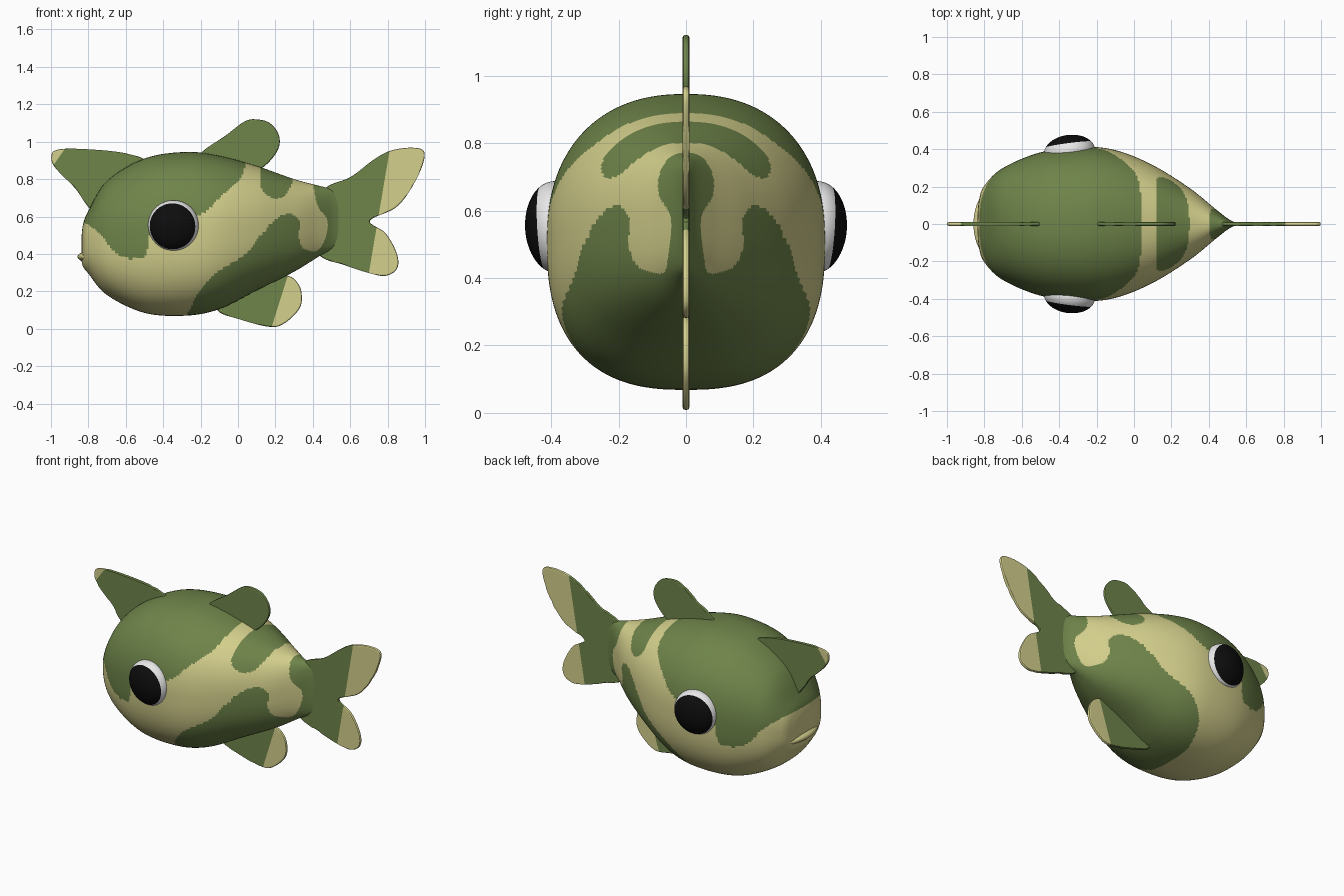
import bpy, bmesh, math
from mathutils import Vector

cube = bpy.data.objects.get("Cube")
if cube:
    bpy.data.objects.remove(cube, do_unlink=True)


def material(name, rgb):
    m = bpy.data.materials.new(name)
    m.use_nodes = True
    m.diffuse_color = (*rgb, 1)
    m.node_tree.nodes["Principled BSDF"].inputs["Base Color"].default_value = (*rgb, 1)
    return m


GREEN = material("moss green", (0.158, 0.232, 0.068))
YELLOW = material("pale yellow", (0.66, 0.63, 0.265))
WHITE = material("eye white", (0.8, 0.8, 0.8))
BLACK = material("pupil black", (0.004, 0.004, 0.004))


def finish(name, bm, mats, angle=180):
    bmesh.ops.recalc_face_normals(bm, faces=bm.faces[:])
    mesh = bpy.data.meshes.new(name)
    bm.to_mesh(mesh)
    bm.free()
    for m in mats:
        mesh.materials.append(m)
    obj = bpy.data.objects.new(name, mesh)
    bpy.context.collection.objects.link(obj)
    bpy.ops.object.select_all(action='DESELECT')
    obj.select_set(True)
    bpy.context.view_layer.objects.active = obj
    bpy.ops.object.shade_smooth_by_angle(angle=math.radians(angle))


def spline(points, steps, closed=False):
    """Smooth curve through points of any dimension."""
    n, out = len(points), []
    pick = (lambda i: points[i % n]) if closed else (lambda i: points[max(0, min(n - 1, i))])
    for i in range(n if closed else n - 1):
        for s in range(steps):
            t = s / steps
            out.append([0.5 * (2 * b + (c - a) * t + (2 * a - 5 * b + 4 * c - d) * t * t
                               + (3 * b - a - 3 * c + d) * t ** 3)
                        for a, b, c, d in zip(pick(i - 1), pick(i), pick(i + 1), pick(i + 2))])
    if not closed:
        out.append(list(points[-1]))
    return out


def inside(x, z, poly):
    hit = False
    for (x1, z1), (x2, z2) in zip(poly, poly[1:] + poly[:1]):
        if (z1 > z) != (z2 > z) and x < x1 + (z - z1) * (x2 - x1) / (z2 - z1):
            hit = not hit
    return hit


# Green patches of the body, as side outlines (x, z)
head_patch = spline([(-.84, .57), (-.79, .55), (-.73, .5), (-.68, .43), (-.62, .385), (-.55, .375),
                     (-.49, .4), (-.45, .53), (-.2, .61), (-.09, .71), (.01, .8), (.04, .88)], 4)
head_patch += [(.04, 1.2), (-1.2, 1.2), (-1.2, .57)]
back_patch = spline([(.12, .88), (.12, .77), (.15, .72), (.2, .695), (.25, .71), (.28, .76), (.3, .81)], 4)
back_patch += [(.3, 1.2), (.12, 1.2)]
belly_patch = spline([(-.28, .06), (-.2, .21), (-.1, .31), (.04, .4), (.13, .51), (.2, .585), (.28, .615),
                      (.33, .575), (.325, .49), (.35, .43), (.42, .415), (.465, .48), (.48, .575),
                      (.43, .65), (.41, .72), (.4, .8)], 4)
belly_patch += [(.7, .8), (.7, -.2), (-.28, -.2)]

# Body: rounded sections lofted along x (x, top, bottom, half width)
stations = [(-.838, .46, .38, .015), (-.83, .55, .335, .12), (-.8, .63, .295, .205), (-.7, .79, .18, .3),
            (-.5, .91, .085, .383), (-.28, .945, .07, .412), (-.1, .925, .105, .395), (.1, .87, .205, .315),
            (.3, .8, .305, .19), (.43, .765, .385, .085), (.5, .745, .425, .03), (.55, .7, .48, .004)]
SIDES = 180
bm = bmesh.new()
rings = []
for x, top, bottom, width in spline(stations, 20):
    mid, half = (top + bottom) / 2, (top - bottom) / 2
    ring = []
    for k in range(SIDES):
        a = 2 * math.pi * k / SIDES
        c, s = math.cos(a), math.sin(a)
        power = 2 / (2.3 if s > 0 else 2.55)
        ring.append(bm.verts.new((x, math.copysign(width * abs(c) ** power, c),
                                  mid + math.copysign(half * abs(s) ** power, s))))
    rings.append(ring)
for r1, r2 in zip(rings, rings[1:]):
    for k in range(SIDES):
        j = (k + 1) % SIDES
        bm.faces.new((r1[k], r1[j], r2[j], r2[k]))
bm.faces.new(rings[0])
bm.faces.new(rings[-1])
for f in bm.faces:
    c = f.calc_center_median()
    green = any(inside(c.x, c.z, p) for p in (head_patch, back_patch, belly_patch))
    f.material_index = 0 if green else 1
finish("body", bm, [GREEN, YELLOW])

# Lip: wide ridge on the snout
bm = bmesh.new()
bmesh.ops.create_uvsphere(bm, u_segments=40, v_segments=24, radius=1)
for v in bm.verts:
    v.co = Vector((-.775 + .083 * v.co.x, .17 * v.co.y, .385 + .034 * v.co.z))
finish("lip", bm, [YELLOW])

# Eyes: flattened balls turned slightly forward, with a black cap
for side, label in ((1, "back"), (-1, "front")):
    bm = bmesh.new()
    bmesh.ops.create_uvsphere(bm, u_segments=56, v_segments=48, radius=1)
    for f in bm.faces:
        f.material_index = int(f.calc_center_median().z > .45)
    turn = Vector((-.13, side, -.06)).to_track_quat('Z', 'Y')
    for v in bm.verts:
        flat = Vector((.137 * v.co.x, .137 * v.co.y, .09 * v.co.z))
        v.co = turn @ flat + Vector((-.345, side * .386, .55))
    finish(label + "_eye", bm, [WHITE, BLACK])


def fin(name, outline, cut=None):
    """Thin plate in the middle plane; one side of the cut line is yellow."""
    bm = bmesh.new()
    thick = .01
    face = bm.faces.new([bm.verts.new((x, -thick, z)) for x, z in spline(outline, 6, True)])
    ext = bmesh.ops.extrude_face_region(bm, geom=[face])
    for g in ext["geom"]:
        if isinstance(g, bmesh.types.BMVert):
            g.co.y = thick
    rim = [e for e in bm.edges if abs(e.verts[0].co.y - e.verts[1].co.y) < .001]
    bmesh.ops.bevel(bm, geom=rim, offset=.007, segments=2, profile=.5, affect='EDGES')
    bmesh.ops.triangulate(bm, faces=bm.faces[:])
    if cut:
        (x1, z1), (x2, z2) = cut
        origin, normal = Vector((x1, 0, z1)), Vector((z2 - z1, 0, x1 - x2)).normalized()
        bmesh.ops.bisect_plane(bm, geom=bm.verts[:] + bm.edges[:] + bm.faces[:], dist=1e-5,
                               plane_co=origin, plane_no=normal)
        for f in bm.faces:
            f.material_index = int((f.calc_center_median() - origin).dot(normal) > 0)
    finish(name, bm, [GREEN, YELLOW], 20)


fin("head_crest", [(-.998, .92), (-.98, .952), (-.9, .963), (-.71, .953), (-.58, .933), (-.49, .895),
                   (-.5, .8), (-.72, .62), (-.79, .64), (-.87, .75), (-.95, .83), (-.99, .88)],
    ((-.92, .97), (-.99, .87)))
fin("back_fin", [(-.2, .935), (-.07, 1.03), (.03, 1.105), (.09, 1.12), (.17, 1.1), (.22, 1.03),
                 (.21, .95), (.13, .86), (0, .8), (-.15, .87)])
fin("belly_fin", [(-.11, .1), (.01, .05), (.17, .01), (.25, .03), (.33, .11), (.34, .19),
                  (.315, .25), (.26, .285), (.1, .3), (-.05, .2)],
    ((.18, .01), (.265, .28)))
fin("tail_fin", [(.46, .745), (.6, .81), (.72, .9), (.81, .95), (.92, .968), (.993, .95), (.985, .87),
                 (.92, .74), (.84, .645), (.705, .577), (.79, .51), (.85, .4), (.85, .32), (.79, .283),
                 (.71, .295), (.57, .34), (.43, .4), (.4, .58)],
    ((.7, .3), (.81, .95)))
